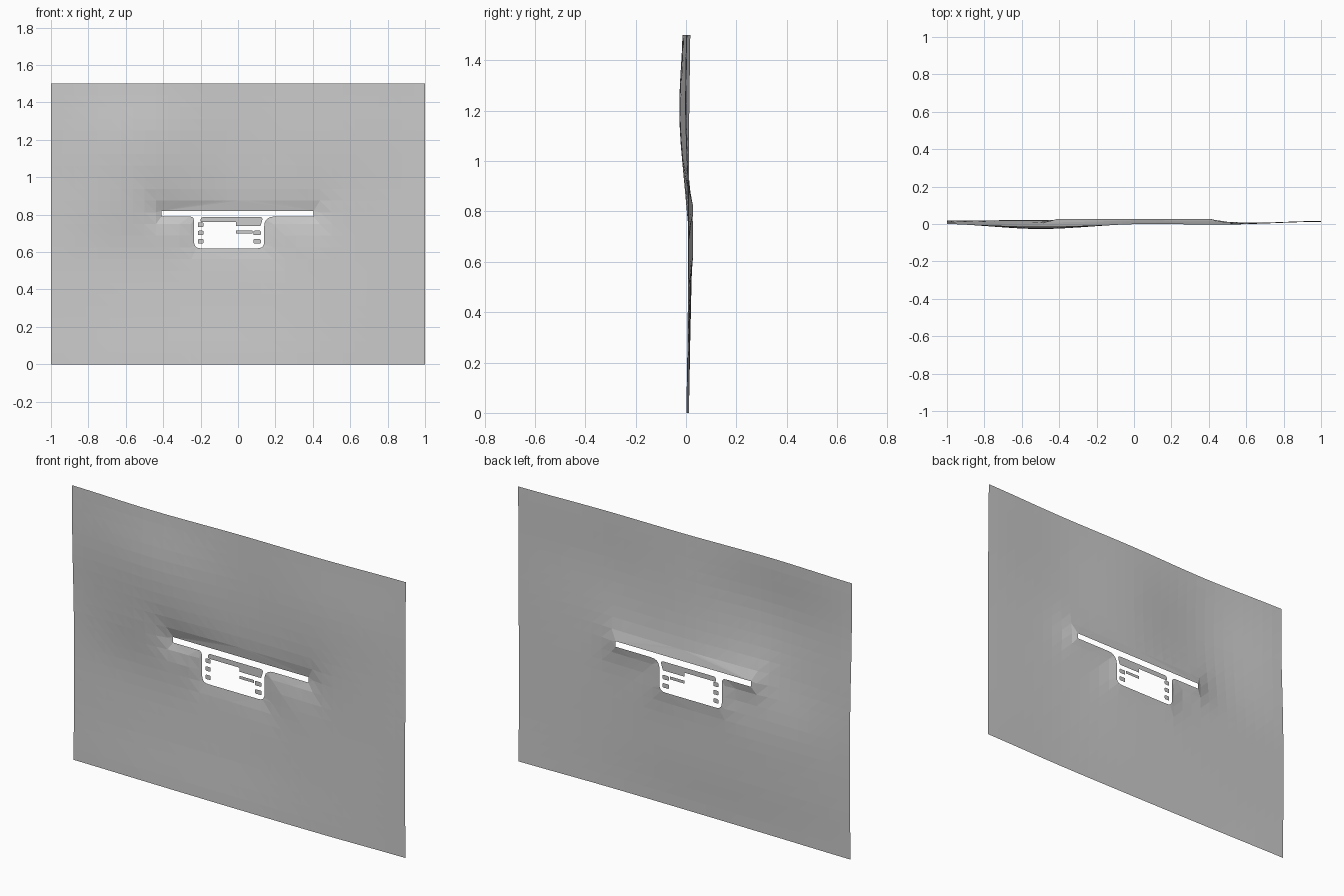
import bpy
import math
from mathutils import Vector
from mathutils.geometry import delaunay_2d_cdt

if "Cube" in bpy.data.objects:
    bpy.data.objects.remove(bpy.data.objects["Cube"])

WIDTH, HEIGHT = 2.0, 1.5

# Relief offsets in thousandths: rows run bottom to top, columns left to right
RELIEF = [
    [12, 6, 2, 2, 12],
    [17, 17, 14, 6, 11],
    [18, 19, 18, 8, 11],
    [12, -10, 8, 4, 12],
    [2, -27, 0, -3, 13],
    [0, -14, -1, 1, 17],
]


def spline(values, t):
    """Smooth curve through evenly spaced values, t from 0 to 1."""
    last = len(values) - 1
    i = min(int(t * last), last - 1)
    f = t * last - i
    a, b, c, d = (values[max(0, min(last, i + k))] for k in (-1, 0, 1, 2))
    return b + f / 2 * (c - a + f * (2*a - 5*b + 4*c - d + f * (3*(b - c) + d - a)))


def box_distance(x, z, x0, x1, z0, z1):
    return math.hypot(max(x0 - x, 0, x - x1), max(z0 - z, 0, z - z1))


def relief(x, z):
    """Rolling ground, levelled off around the road and the yard."""
    u, v = (x + 1) / WIDTH, z / HEIGHT
    base = spline([spline(row, u) for row in RELIEF], v) / 1000
    d = min(box_distance(x, z, -0.41, 0.41, 0.79, 0.82),
            box_distance(x, z, -0.23, 0.14, 0.62, 0.82))
    w = math.exp(-d / 0.07)
    return base * (1 - w) + 0.028 * w


def rounded(corners, steps=5):
    """Outline from (x, z, radius) corners, each rounded by a curve."""
    loop = []
    for i, (x, z, r) in enumerate(corners):
        p = Vector((x, z))
        if not r:
            loop.append(p)
            continue
        before = Vector(corners[i - 1][:2])
        after = Vector(corners[(i + 1) % len(corners)][:2])
        a = p + (before - p).normalized() * r
        b = p + (after - p).normalized() * r
        for k in range(steps + 1):
            t = k / steps
            loop.append(a * (1 - t)**2 + p * 2 * t * (1 - t) + b * t * t)
    return loop


def box(x0, x1, z0, z1, r=0.006):
    return rounded([(x0, z0, r), (x1, z0, r), (x1, z1, r), (x0, z1, r)], 3)


def inside(p, loop):
    hit = False
    for a, b in zip(loop, loop[1:] + loop[:1]):
        if (a.y > p.y) != (b.y > p.y):
            if p.x < a.x + (p.y - a.y) * (b.x - a.x) / (b.y - a.y):
                hit = not hit
    return hit


# Opening: a long road slot with a looped yard below it
opening = rounded([
    (-0.41, 0.82, 0), (-0.41, 0.79, 0), (-0.235, 0.79, 0.025),
    (-0.235, 0.62, 0.035), (0.14, 0.62, 0.035), (0.14, 0.79, 0.055),
    (0.405, 0.79, 0), (0.405, 0.82, 0),
])

# Islands of ground left standing inside the opening
islands = [rounded([
    (-0.2, 0.787, 0.015), (-0.2, 0.76, 0.006), (-0.012, 0.76, 0),
    (-0.012, 0.738, 0), (0.12, 0.738, 0.006), (0.135, 0.787, 0.02),
])]
islands += [box(-0.215, -0.185, z, z + 0.024) for z in (0.645, 0.69, 0.734)]
islands += [box(0.083, 0.122, z, z + 0.024) for z in (0.645, 0.69)]
islands.append(box(-0.012, 0.078, 0.7, 0.716, 0))

# Flat layout: regular grid points plus the cut outlines
points, edges = [], []
columns, rows = 32, 24
for i in range(columns + 1):
    for j in range(rows + 1):
        p = Vector((WIDTH * i / columns - 1, HEIGHT * j / rows))
        if box_distance(p.x, p.y, -0.42, 0.42, 0.78, 0.83) > 0.01 and not inside(p, opening):
            points.append(p)
for loop in [opening] + islands:
    start, n = len(points), len(loop)
    points += loop
    edges += [(start + k, start + (k + 1) % n) for k in range(n)]

verts, _, tris, *_ = delaunay_2d_cdt(points, edges, [], 0, 1e-5)


def is_ground(tri):
    c = sum((verts[k] for k in tri), Vector((0, 0))) / len(tri)
    return not inside(c, opening) or any(inside(c, s) for s in islands)


# Ground sheet
faces = [tuple(t) for t in tris if is_ground(t)]
used = sorted({k for f in faces for k in f})
index = {k: n for n, k in enumerate(used)}
mesh = bpy.data.meshes.new("ground_sheet")
mesh.from_pydata(
    [(verts[k].x, relief(verts[k].x, verts[k].y), verts[k].y) for k in used],
    [], [[index[k] for k in f] for f in faces])
sheet = bpy.data.objects.new("ground_sheet", mesh)
bpy.context.scene.collection.objects.link(sheet)

grey = bpy.data.materials.new("ground_grey")
grey.use_nodes = True
colour = (0.6, 0.6, 0.6, 1)
grey.diffuse_color = colour
grey.node_tree.nodes["Principled BSDF"].inputs["Base Color"].default_value = colour
mesh.materials.append(grey)
